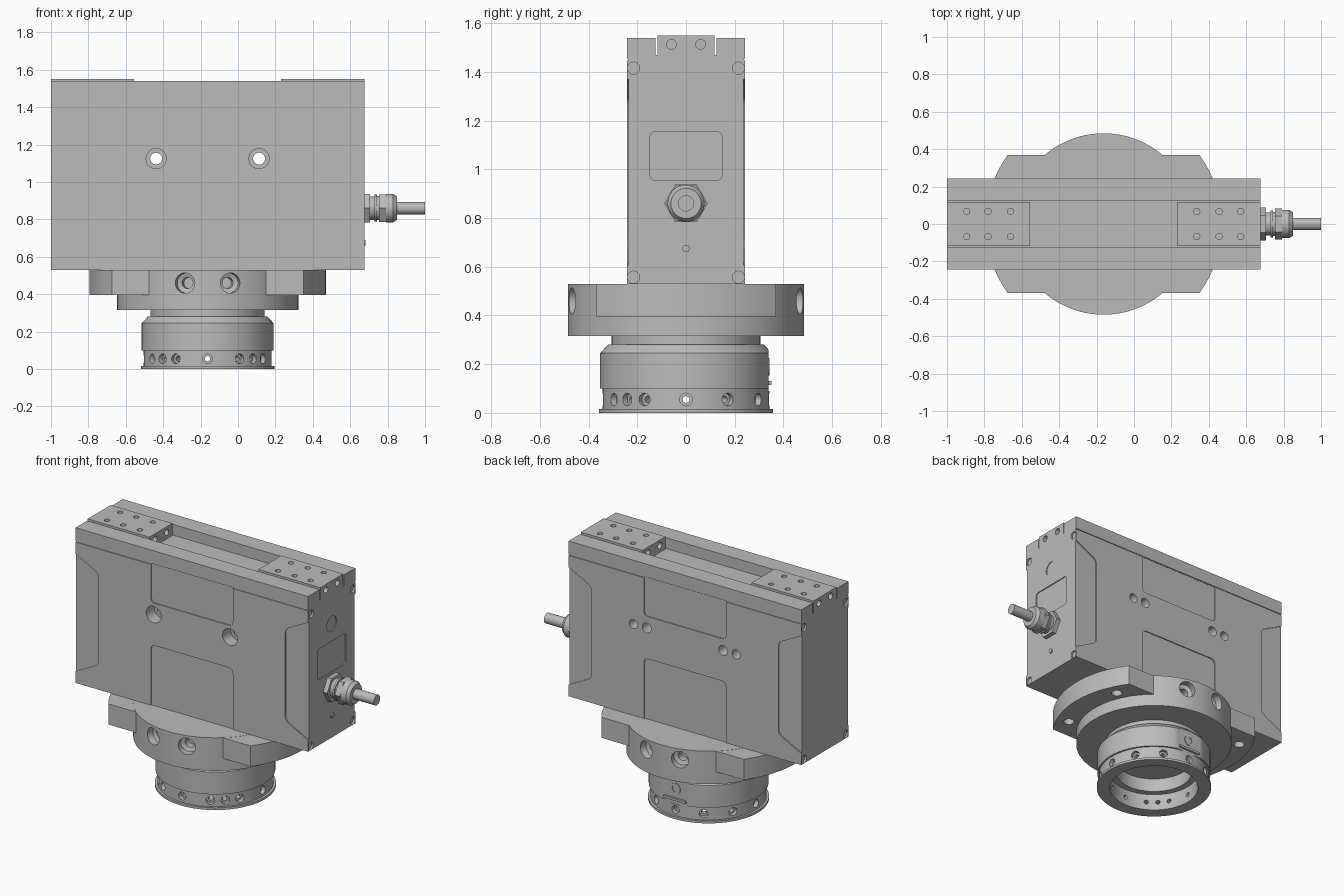
import bpy, bmesh, math
from mathutils import Vector, Matrix

if "Cube" in bpy.data.objects:
    bpy.data.objects.remove(bpy.data.objects["Cube"])

grey = bpy.data.materials.new("machined_grey")
grey.use_nodes = True
colour = (0.5, 0.5, 0.5, 1)
grey.diffuse_color = colour
grey.node_tree.nodes["Principled BSDF"].inputs["Base Color"].default_value = colour

CX = -0.1625           # main axis of the body and the flange
X0, X1 = -1.0, 0.675   # body ends
HALF_Y, BASE, TOP = 0.243, 0.53, 1.54


def lathe(bm, profile, origin=(0, 0, 0), direction=(0, 0, 1), segments=24, turn=0):
    """Turn (radius, height) points about an axis."""
    mat = Matrix.Translation(origin) @ Vector(direction).to_track_quat('Z', 'Y').to_matrix().to_4x4()
    rings = []
    for r, h in profile:
        count = segments if r > 0 else 1
        ring = []
        for i in range(count):
            a = 2 * math.pi * i / segments + turn
            ring.append(bm.verts.new(mat @ Vector((r * math.cos(a), r * math.sin(a), h))))
        rings.append(ring)
    for a, b in zip(rings, rings[1:]):
        for i in range(segments):
            j = (i + 1) % segments
            corners = [a[i % len(a)], a[j % len(a)], b[j % len(b)], b[i % len(b)]]
            bm.faces.new(list(dict.fromkeys(corners)))


def rod(bm, r, h0, h1, origin, direction, segments=24, turn=0):
    lathe(bm, [(0, h0), (r, h0), (r, h1), (0, h1)], origin, direction, segments, turn)


def prism(bm, pts, a, b, axis):
    """Extrude a 2D outline from a to b along an axis."""
    place = {'x': lambda u, v, w: (w, u, v),
             'y': lambda u, v, w: (u, w, v),
             'z': lambda u, v, w: (u, v, w)}[axis]
    low, high = [[bm.verts.new(place(u, v, w)) for u, v in pts] for w in (a, b)]
    bm.faces.new(low)
    bm.faces.new(high)
    for i in range(len(pts)):
        j = (i + 1) % len(pts)
        bm.faces.new((low[i], low[j], high[j], high[i]))


def rect(u0, u1, v0, v1):
    return [(u0, v0), (u1, v0), (u1, v1), (u0, v1)]


def rounded(pts, radii):
    """Round the corners of an outline, one radius per corner."""
    out = []
    for i, r in enumerate(radii):
        p, c, n = (Vector(pts[(i + k) % len(pts)]) for k in (-1, 0, 1))
        if r == 0:
            out.append(tuple(c))
            continue
        s, e = c + (p - c).normalized() * r, c + (n - c).normalized() * r
        for k in range(5):
            t = k / 4
            out.append(tuple(s * (1 - t) ** 2 + c * 2 * t * (1 - t) + e * t * t))
    return out


def make(name, bm, cutter=None):
    def to_object(label, b):
        bmesh.ops.recalc_face_normals(b, faces=b.faces)
        mesh = bpy.data.meshes.new(label)
        b.to_mesh(mesh)
        b.free()
        mesh.materials.append(grey)
        obj = bpy.data.objects.new(label, mesh)
        bpy.context.collection.objects.link(obj)
        return obj

    obj = to_object(name, bm)
    if cutter:
        tool = to_object(name + "_cutter", cutter)
        tool.hide_render = True
        mod = obj.modifiers.new("cut", 'BOOLEAN')
        mod.operation, mod.solver, mod.object = 'DIFFERENCE', 'EXACT', tool
        graph = bpy.context.evaluated_depsgraph_get()
        result = bpy.data.meshes.new_from_object(obj.evaluated_get(graph))
        obj.modifiers.clear()
        obj.data = result
        bpy.data.objects.remove(tool)
    bpy.ops.object.select_all(action='DESELECT')
    obj.select_set(True)
    bpy.context.view_layer.objects.active = obj
    bpy.ops.object.shade_smooth_by_angle(angle=math.radians(30))
    return obj


# Body: extruded section with top channel and a seam groove on each side
body, cut = bmesh.new(), bmesh.new()
half = [(0.125, 1.47), (0.125, TOP), (HALF_Y, TOP), (HALF_Y, 1.454), (0.237, 1.454),
        (0.237, 1.446), (HALF_Y, 1.446), (HALF_Y, BASE)]
prism(body, half + [(-y, z) for y, z in reversed(half)], X0, X1, 'x')

# Shallow panels on the front and the back
upper = rounded(rect(CX - 0.295, CX + 0.295, 1.2, 1.45), (0.03, 0.03, 0, 0))
lower = rounded(rect(CX - 0.295, CX + 0.295, 0.5, 0.925), (0, 0, 0.035, 0.035))
side = [(0.72, 1.393), (0.51, 1.285), (0.51, 0.69), (0.72, 0.582)]
side = rounded(side, (0, 0.03, 0.03, 0))
for s in (-1, 1):
    inner, outer = s * (HALF_Y - 0.007), s * 0.3
    for outline in (upper, lower, side, [(2 * CX - x, z) for x, z in side]):
        prism(cut, outline, inner, outer, 'y')

# Counterbored through holes, and blind holes beside them at the back
for x in (CX - 0.275, CX + 0.275):
    lathe(cut, [(0, -0.3), (0.032, -0.3), (0.032, 0.16), (0.054, 0.16), (0.054, 0.3), (0, 0.3)],
          (x, 0, 1.125), (0, -1, 0))
for x in (CX - 0.37, CX + 0.37):
    rod(cut, 0.03, 0.17, 0.3, (x, 0, 1.125), (0, 1, 0))

# End faces: corner screw recesses, window and round cover
for x, d in ((X0, -1), (X1, 1)):
    for y in (-0.215, 0.215):
        for z in (0.557, 1.415):
            rod(cut, 0.025, -0.012, 0.05, (x, y, z), (d, 0, 0))
prism(cut, rounded(rect(-0.148, 0.148, 0.955, 1.155), [0.025] * 4), X1 - 0.007, 0.75, 'x')
rod(cut, 0.049, -0.005, 0.05, (X1, 0, 1.27), (1, 0, 0), 32)
make("housing", body, cut)

# Mounting plates with screw holes at each end of the channel
for name, s in (("right_mounting_plate", -1), ("left_mounting_plate", 1)):
    plate, cut = bmesh.new(), bmesh.new()
    ends = sorted((CX + s * 0.3925, CX + s * 0.8375))
    prism(plate, rect(*ends, -0.118, 0.118), 1.465, 1.55, 'z')
    for y in (-0.067, 0.067):
        for off in (0.4975, 0.6175, 0.7325):
            rod(cut, 0.017, -0.04, 0.03, (CX + s * off, y, 1.55), (0, 0, 1), 20)
    for y in (-0.06, 0.06):
        for x, d in zip(ends, (-1, 1)):
            rod(cut, 0.02, -0.04, 0.03, (x, y, 1.513), (d, 0, 0), 20)
    make(name, plate, cut)

# Flange wings: large disc clipped flat at front and back
wing, cut = bmesh.new(), bmesh.new()
R = 0.632
limit = math.asin(0.37 / R)
arc = [limit * (k / 8 - 1) for k in range(17)]
arc += [a + math.pi for a in arc]
prism(wing, [(CX + R * math.cos(a), R * math.sin(a)) for a in arc], 0.395, 0.529, 'z')
for a in (25, 155, 205, 335):
    a = math.radians(a)
    rod(cut, 0.033, 0.3, 0.5, (CX + 0.55 * math.cos(a), 0.55 * math.sin(a), 0), (0, 0, 1))
make("flange_wings", wing, cut)

# Flange disc with radial screw holes
disc, cut = bmesh.new(), bmesh.new()
rod(disc, 0.485, 0.315, BASE, (CX, 0, 0), (0, 0, 1), 96)
for deg in (75.5, 104.5, 255.5, 284.5):
    a = math.radians(deg)
    lathe(cut, [(0, 0.37), (0.03, 0.37), (0.03, 0.43), (0.054, 0.44), (0.054, 0.55), (0, 0.55)],
          (CX, 0, 0.46), (math.cos(a), math.sin(a), 0))
make("flange_disc", disc, cut)

# Collar: hollow turned ring with neck, chamfer and bottom lip
collar, cut = bmesh.new(), bmesh.new()
lathe(collar, [(0, 0.2), (0.235, 0.2), (0.235, 0.11), (0.275, 0.11), (0.275, 0), (0.357, 0),
               (0.357, 0.015), (0.342, 0.015), (0.342, 0.1), (0.353, 0.1), (0.353, 0.245),
               (0.32, 0.28), (0.305, 0.28), (0.305, 0.32), (0, 0.32)], (CX, 0, 0), segments=96)
for deg in list(range(0, 360, 30)) + [225, 315]:
    a = math.radians(deg)
    lathe(cut, [(0, 0.23), (0.014, 0.23), (0.014, 0.315), (0.026, 0.315), (0.026, 0.4), (0, 0.4)],
          (CX, 0, 0.055), (math.cos(a), math.sin(a), 0))
# Flat and port at the back of the collar
prism(cut, rect(CX - 0.2, CX + 0.2, 0.09, 0.3), 0.339, 0.4, 'y')
make("collar", collar, cut)

port, cut = bmesh.new(), bmesh.new()
lathe(port, [(0, 0.3), (0.022, 0.3), (0.022, 0.334), (0.022, 0.343), (0.036, 0.343),
             (0.036, 0.3), (0, 0.3)][2:6] + [(0.022, 0.334)], (CX, 0, 0.19), (0, 1, 0))
cut.free()
make("collar_port", port)
ledge = bmesh.new()
prism(ledge, rect(CX - 0.08, CX + 0.08, 0.115, 0.13), 0.32, 0.352, 'y')
make("collar_ledge", ledge)

# Cable gland with hex nuts, cable and small screw on the left end
gland = bmesh.new()
at, along = (X1, 0, 0.86), (1, 0, 0)
to_y = math.pi / 2 if abs((Vector(along).to_track_quat('Z', 'Y') @ Vector((0, 1, 0))).y) > 0.5 else 0
rod(gland, 0.089, -0.005, 0.03, at, along, 6, to_y)
rod(gland, 0.062, 0.03, 0.056, at, along, 32)
rod(gland, 0.072, 0.056, 0.068, at, along, 32)
rod(gland, 0.064, 0.068, 0.08, at, along, 32)
rod(gland, 0.084, 0.08, 0.115, at, along, 6, to_y)
lathe(gland, [(0, 0.115), (0.076, 0.115), (0.076, 0.155), (0.062, 0.175), (0, 0.175)], at, along, 32)
make("cable_gland", gland)

cable = bmesh.new()
rod(cable, 0.033, 0.17, 1 - X1, at, along, 32)
make("cable", cable)

screw = bmesh.new()
rod(screw, 0.015, -0.005, 0.008, (X1, 0, 0.675), along, 20)
make("end_screw", screw)
